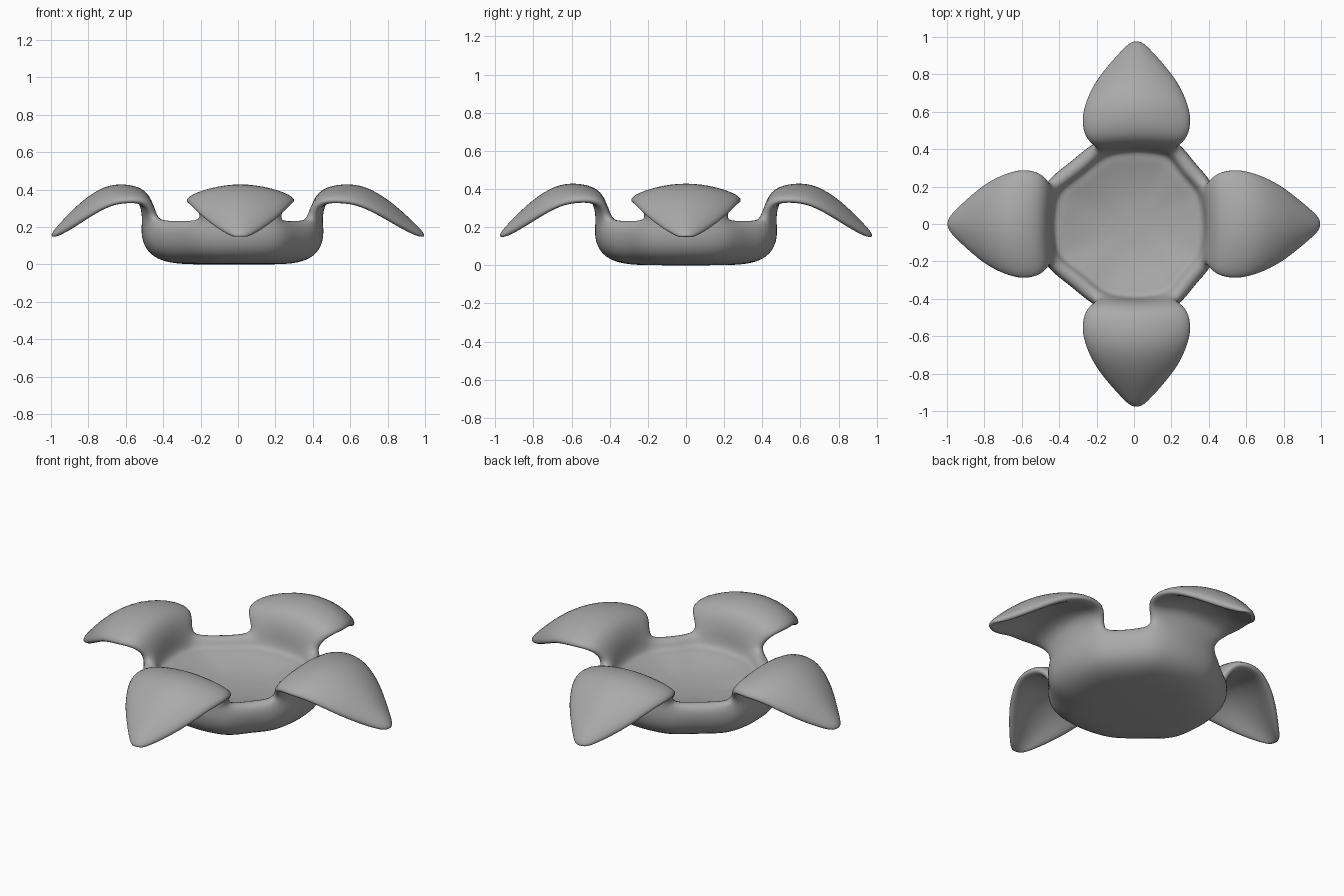
import bpy, bmesh, math
from mathutils import Vector

cube = bpy.data.objects.get("Cube")
if cube:
    bpy.data.objects.remove(cube, do_unlink=True)

grey = bpy.data.materials.new("warm grey")
grey.use_nodes = True
COLOUR = (0.4, 0.4, 0.4, 1)
grey.diffuse_color = COLOUR
grey.node_tree.nodes["Principled BSDF"].inputs["Base Color"].default_value = COLOUR

COLUMNS = [-1, -0.55, 0, 0.55, 1]
MAX_THICK = 0.18

# bowl rings: scale of the rim outline, height, thickness
BOWL = [(0.4, 0.064, 0.128), (0.74, 0.083, 0.165), (0.91, 0.118, 0.16),
        (0.995, 0.168, 0.1), (1.0, 0.235, 0.07)]
# petal rows: reach, height, half width, edge droop, thickness
PETAL = [(0.455, 0.31, 0.23, 0.02, 0.075), (0.49, 0.383, 0.28, 0.045, 0.075),
         (0.59, 0.407, 0.3, 0.068, 0.07), (0.69, 0.398, 0.275, 0.075, 0.07),
         (0.81, 0.322, 0.213, 0.065, 0.065), (0.92, 0.222, 0.115, 0.037, 0.05),
         (1.0, 0.148, 0.04, 0.0, 0.03)]


def place(side, reach, across, z):
    """Put a point of a petal on one of the four sides."""
    angle = side * math.pi / 2
    x = reach * math.cos(angle) - across * math.sin(angle)
    y = reach * math.sin(angle) + across * math.cos(angle)
    fade = max(0, (1 - reach) / 0.55)
    if side % 2 == 0:
        x -= 0.03 * min(1, fade)
    else:
        x += 0.013
        y *= 0.98
    return Vector((x, y, z))


# rim outline: straight petal necks joined by shallow diagonal gaps
outline = []
for side in range(4):
    outline += [place(side, 0.45 - 0.035 * u * u, 0.21 * u, 0) for u in COLUMNS]
    angle = (side + 0.5) * math.pi / 2
    outline.append(Vector((0.425 * math.cos(angle) - 0.01, 0.425 * math.sin(angle), 0)))
count = len(outline)

bm = bmesh.new()
weights = bm.verts.layers.deform.verify()


def add_vert(position, thickness):
    vert = bm.verts.new(position)
    vert[weights][0] = thickness / MAX_THICK
    return vert


# bowl floor and wall
rings = []
for scale, z, thick in BOWL:
    rings.append([add_vert((p.x * scale, p.y * scale, z), thick) for p in outline])
centre = add_vert((0, 0, 0.06), 0.12)
for i in range(count):
    j = (i + 1) % count
    bm.faces.new((centre, rings[0][i], rings[0][j]))
    for low, high in zip(rings, rings[1:]):
        bm.faces.new((low[i], high[i], high[j], low[j]))

# four arched petals growing out of the rim
for side in range(4):
    start = side * (len(COLUMNS) + 1)
    row = rings[-1][start:start + len(COLUMNS)]
    for reach, z, width, droop, thick in PETAL:
        new = [add_vert(place(side, reach - 0.02 * u * u, width * u, z - droop * u * u),
                        thick * (1 - 0.3 * u * u))
               for u in COLUMNS]
        for k in range(len(COLUMNS) - 1):
            bm.faces.new((row[k], new[k], new[k + 1], row[k + 1]))
        row = new

bmesh.ops.recalc_face_normals(bm, faces=bm.faces)
mesh = bpy.data.meshes.new("petal_bowl")
bm.to_mesh(mesh)
bm.free()
mesh.materials.append(grey)
mesh.shade_smooth()

bowl = bpy.data.objects.new("petal_bowl", mesh)
bpy.context.collection.objects.link(bowl)
bowl.vertex_groups.new(name="thickness")

# shell of varying thickness with soft edges
shell = bowl.modifiers.new("shell", "SOLIDIFY")
shell.thickness = MAX_THICK
shell.offset = 0
shell.vertex_group = "thickness"
soft = bowl.modifiers.new("soft", "SUBSURF")
soft.levels = soft.render_levels = 2
